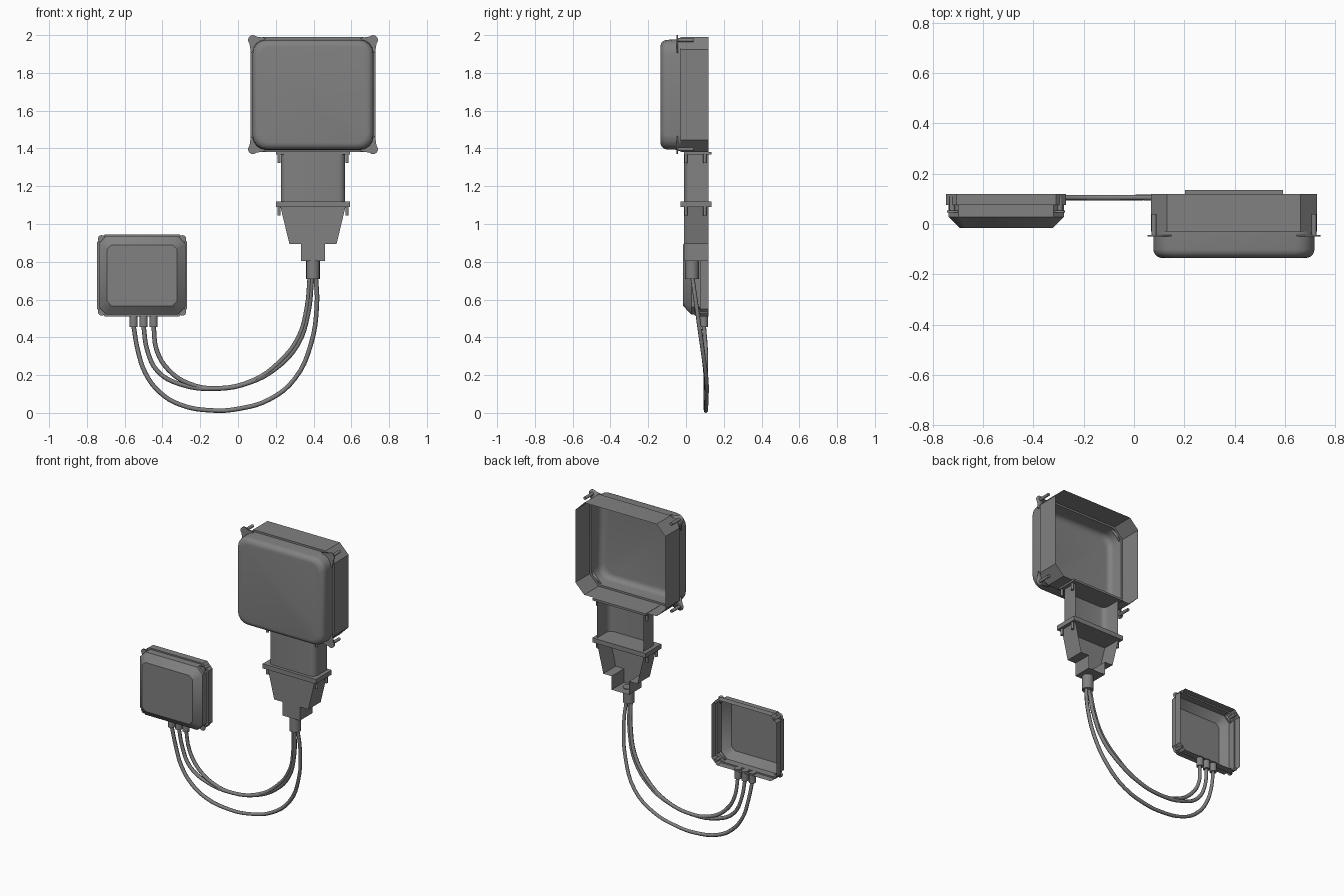
import bpy
import bmesh
from math import cos, sin, pi, radians
from mathutils import Vector

default = bpy.data.objects.get("Cube")
if default:
    bpy.data.objects.remove(default, do_unlink=True)

grey = bpy.data.materials.new("plain grey")
grey.use_nodes = True
COLOUR = (0.22, 0.22, 0.22, 1)
grey.diffuse_color = COLOUR
grey.node_tree.nodes["Principled BSDF"].inputs["Base Color"].default_value = COLOUR


def finish(name, bm, recalc=True):
    """Turn a bmesh into a shaded, coloured object."""
    bmesh.ops.remove_doubles(bm, verts=bm.verts, dist=0.0002)
    if recalc:
        bmesh.ops.recalc_face_normals(bm, faces=bm.faces)
    mesh = bpy.data.meshes.new(name)
    bm.to_mesh(mesh)
    bm.free()
    mesh.materials.append(grey)
    obj = bpy.data.objects.new(name, mesh)
    bpy.context.collection.objects.link(obj)
    bpy.ops.object.select_all(action='DESELECT')
    obj.select_set(True)
    bpy.context.view_layer.objects.active = obj
    bpy.ops.object.shade_smooth_by_angle(angle=radians(35))
    return obj


def loft(name, rings, closed=True, cap=False):
    """Skin a row of equal point rings, optionally capping the last one."""
    bm = bmesh.new()
    rows = [[bm.verts.new(p) for p in ring] for ring in rings]
    n = len(rows[0])
    for a, b in zip(rows, rows[1:]):
        for i in range(n if closed else n - 1):
            j = (i + 1) % n
            bm.faces.new((a[i], a[j], b[j], b[i]))
    if cap:
        bm.faces.new(rows[-1])
    return finish(name, bm)


def frame(centre, hw, hh, y, corner, steps):
    """Rectangle facing front, with chamfered (1 step) or rounded corners."""
    pts = []
    for k, (sx, sz) in enumerate(((1, 1), (-1, 1), (-1, -1), (1, -1))):
        for s in range(steps + 1):
            a = (k + s / steps) * pi / 2
            pts.append((centre[0] + sx * (hw - corner) + corner * cos(a), y,
                        centre[1] + sz * (hh - corner) + corner * sin(a)))
    return pts


def box(name, x, y, z):
    bm = bmesh.new()
    bmesh.ops.create_cube(bm, size=1)
    for v in bm.verts:
        v.co = [lo + (c + 0.5) * (hi - lo) for c, (lo, hi) in zip(v.co, (x, y, z))]
    return finish(name, bm)


def rod(name, start, end, radius, sides=12):
    start, end = Vector(start), Vector(end)
    bm = bmesh.new()
    bmesh.ops.create_cone(bm, cap_ends=True, segments=sides, radius1=radius,
                          radius2=radius, depth=(end - start).length)
    turn = (end - start).to_track_quat('Z', 'Y')
    for v in bm.verts:
        v.co = turn @ v.co + (start + end) / 2
    return finish(name, bm)


def lug(name, centre, sx, sz, radius, reach, y, pin_end):
    """Teardrop corner tab with a screw running backwards."""
    outline = [(-reach, 0.4 * radius)]
    outline += [(radius * cos(a), radius * sin(a))
                for a in [radians(135 - 180 * s / 8) for s in range(9)]]
    outline += [(0.4 * radius, -reach)]
    rings = [[(centre[0] + sx * u, yy, centre[1] + sz * w) for u, w in outline]
             for yy in (y, y - 0.007)]
    tab = loft(name + "_tab", rings, cap=True)
    bm = bmesh.new()
    bm.from_mesh(tab.data)
    bmesh.ops.holes_fill(bm, edges=bm.edges)
    bm.to_mesh(tab.data)
    bm.free()
    rod(name + "_screw", (centre[0], y, centre[1]),
        (centre[0], pin_end, centre[1]), 0.01)


def channel(hw, front, z, corner=0.0, steps=4):
    """U section open to the back."""
    pts = [(AXIS - hw, BACK, z)]
    if corner:
        for side in (-1, 1):
            arc = []
            for s in range(steps + 1):
                a = pi / 2 * s / steps
                arc.append((AXIS + side * (hw - corner + corner * cos(a)),
                            front + corner - corner * sin(a), z))
            pts += arc if side < 0 else arc[::-1]
    else:
        pts += [(AXIS - hw, front, z), (AXIS + hw, front, z)]
    return pts + [(AXIS + hw, BACK, z)]


AXIS, BACK = 0.397, 0.12
CORNERS = [(sx, sz) for sx in (-1, 1) for sz in (-1, 1)]

# Large housing: chamfered wall, open at the back, with a rounded cover
big = (AXIS, 1.685)
loft("large_housing_wall", [frame(big, 0.33, 0.305, BACK, 0.065, 1),
                            frame(big, 0.33, 0.305, -0.03, 0.065, 1),
                            frame(big, 0.32, 0.293, -0.03, 0.065, 1)])
cover = [frame(big, 0.32, 0.293, -0.03, 0.07, 4)]
R = 0.035
for s in range(6):
    a = pi / 2 * s / 5
    inset = R * (1 - cos(a))
    cover.append(frame(big, 0.32 - inset, 0.29 - inset,
                       -0.135 + R * (1 - sin(a)), 0.075 - inset * 0.4, 4))
loft("large_housing_cover", cover, cap=True)
for sx, sz in CORNERS:
    lug("large_lug", (big[0] + sx * 0.318, big[1] + sz * 0.289), sx, sz,
        0.026, 0.07, -0.043, 0.04)

# Neck channel, flanges and their pins
loft("neck", [channel(0.17, -0.01, z, 0.035) for z in (1.375, 1.11)], closed=False)
for name, front, low, high in (("upper_flange", -0.01, 1.368, 1.382),
                               ("lower_flange", -0.03, 1.09, 1.12)):
    box(name, (AXIS - 0.195, AXIS + 0.195), (front, 0.135), (low, high))
    for side in (-1, 1):
        for y in (0.0, 0.1):
            x = AXIS + side * 0.18
            rod(name + "_pin", (x, y, low), (x, y, low - 0.045), 0.009)

# Tapered connector shell, stepped block and cable gland
loft("tapered_connector", [channel(0.172, -0.01, 1.09), channel(0.125, -0.01, 0.895),
                           channel(0.064, -0.01, 0.895), channel(0.064, -0.01, 0.805)],
     closed=False, cap=True)
rod("cable_gland", (AXIS, 0.032, 0.81), (AXIS, 0.032, 0.71), 0.036, 16)

# Small housing: stepped wall and bevelled front, open at the back
small = (-0.508, 0.728)
loft("small_housing", [frame(small, 0.238, 0.217, BACK, 0.04, 1),
                       frame(small, 0.238, 0.217, 0.075, 0.04, 1),
                       frame(small, 0.229, 0.208, 0.075, 0.04, 1),
                       frame(small, 0.229, 0.208, 0.028, 0.04, 1),
                       frame(small, 0.186, 0.162, -0.015, 0.025, 1)], cap=True)
for sx, sz in CORNERS:
    lug("small_lug", (small[0] + sx * 0.214, small[1] + sz * 0.193), sx, sz,
        0.02, 0.035, 0.053, 0.11)

# Cables hang from the sleeves below the small housing to the gland
CABLES = {
    -0.553: [(-0.53, 0.33), (-0.49, 0.21), (-0.415, 0.11), (-0.31, 0.045),
             (-0.14, 0.013), (0.01, 0.023), (0.17, 0.073), (0.3, 0.18),
             (0.385, 0.36), (0.418, 0.58), (0.412, 0.72)],
    -0.5: [(-0.48, 0.33), (-0.425, 0.22), (-0.31, 0.153), (-0.11, 0.128),
           (0.06, 0.16), (0.2, 0.235), (0.315, 0.36), (0.37, 0.52), (0.392, 0.72)],
    -0.447: [(-0.43, 0.33), (-0.37, 0.23), (-0.26, 0.155), (-0.11, 0.13),
             (0.08, 0.172), (0.22, 0.27), (0.32, 0.4), (0.365, 0.56), (0.38, 0.72)],
}
for x, path in CABLES.items():
    rod("cable_sleeve", (x, 0.095, 0.52), (x, 0.095, 0.455), 0.022)
    points = [(x, 0.095, 0.46)]
    for px, pz in path:
        y = min(0.108, 0.035 + (0.71 - pz) * 0.14) if px > 0.1 else 0.105
        points.append((px, y, pz))
    curve = bpy.data.curves.new("cable", 'CURVE')
    curve.dimensions = '3D'
    curve.bevel_depth = 0.012
    curve.bevel_resolution = 1
    curve.resolution_u = 4
    spline = curve.splines.new('BEZIER')
    spline.bezier_points.add(len(points) - 1)
    for knot, p in zip(spline.bezier_points, points):
        knot.co = p
        knot.handle_left_type = knot.handle_right_type = 'AUTO'
    curve.materials.append(grey)
    bpy.context.collection.objects.link(bpy.data.objects.new("cable", curve))
